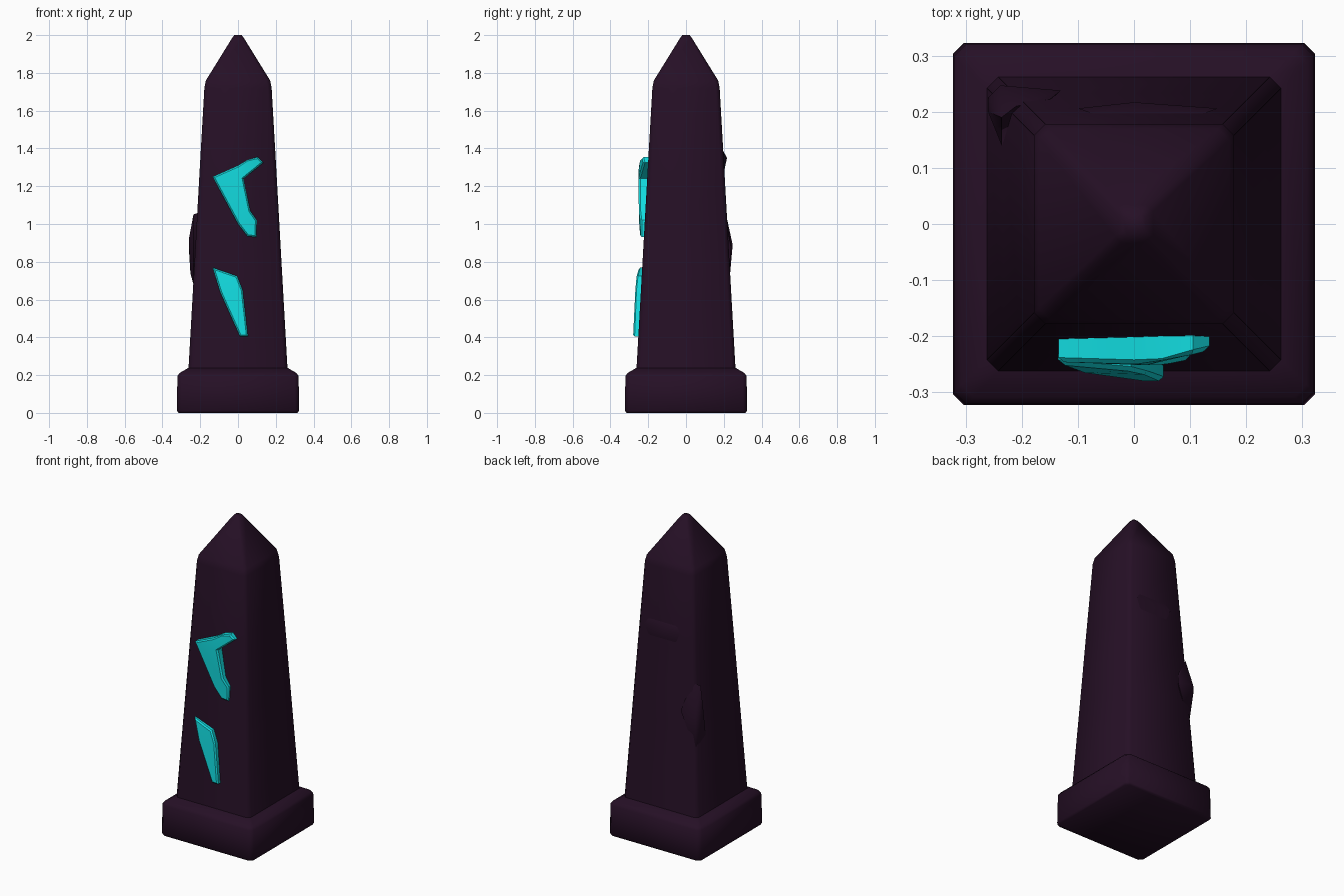
import bpy, bmesh, math

if "Cube" in bpy.data.objects:
    bpy.data.objects.remove(bpy.data.objects["Cube"])

def material(name, rgb):
    m = bpy.data.materials.new(name)
    m.diffuse_color = (*rgb, 1)
    m.use_nodes = True
    m.node_tree.nodes["Principled BSDF"].inputs["Base Color"].default_value = m.diffuse_color
    return m

STONE = material("dark purple stone", (0.019, 0.005, 0.019))
GLOW = material("cyan glow", (0.006, 0.72, 0.75))

def finish(bm, name, mat, angle):
    bmesh.ops.recalc_face_normals(bm, faces=bm.faces[:])
    me = bpy.data.meshes.new(name)
    bm.to_mesh(me)
    bm.free()
    me.materials.append(mat)
    ob = bpy.data.objects.new(name, me)
    bpy.context.collection.objects.link(ob)
    bpy.ops.object.select_all(action='DESELECT')
    ob.select_set(True)
    bpy.context.view_layer.objects.active = ob
    bpy.ops.object.shade_smooth_by_angle(angle=math.radians(angle))
    return ob

def loft(name, levels, angle):
    """Stack of chamfered squares: (z, half width, chamfer)."""
    bm = bmesh.new()
    rings = []
    for z, h, c in levels:
        k = h - c
        pts = [(k, -h), (h, -k), (h, k), (k, h), (-k, h), (-h, k), (-h, -k), (-k, -h)]
        rings.append([bm.verts.new((x, y, z)) for x, y in pts])
    for a, b in zip(rings, rings[1:]):
        for i in range(8):
            j = (i + 1) % 8
            bm.faces.new((a[i], a[j], b[j], b[i]))
    bm.faces.new(rings[0])
    bm.faces.new(rings[-1])
    return finish(bm, name, STONE, angle)

def chunk(name, pts):
    """Raised stone lump from a convex hull."""
    bm = bmesh.new()
    for p in pts:
        bm.verts.new(p)
    bmesh.ops.convex_hull(bm, input=bm.verts[:])
    return finish(bm, name, STONE, 60)

def shaft_half(z):
    return 0.262 + (z - 0.23) * (0.177 - 0.262) / (1.75 - 0.23)

def rune(name, pts):
    """Raised mark on the front face: outline points (x, z, front y)."""
    bm = bmesh.new()
    front = [bm.verts.new((x, y, z)) for x, z, y in pts]
    back = [bm.verts.new((x, -shaft_half(z) + 0.015, z)) for x, z, y in pts]
    n = len(pts)
    face = bm.faces.new(front)
    bm.faces.new(back[::-1])
    for i in range(n):
        j = (i + 1) % n
        bm.faces.new((front[i], back[i], back[j], front[j]))
    bmesh.ops.recalc_face_normals(bm, faces=bm.faces[:])
    bmesh.ops.bevel(bm, geom=list(face.edges), offset=0.008, segments=1,
                    affect='EDGES', clamp_overlap=True)
    bmesh.ops.triangulate(bm, faces=[f for f in bm.faces if len(f.verts) > 4])
    return finish(bm, name, GLOW, 35)

# Plinth
loft("plinth", [(0, 0.315, 0.02), (0.012, 0.323, 0.02), (0.195, 0.321, 0.022),
                (0.212, 0.308, 0.022), (0.24, 0.26, 0.02)], 50)

# Tapering shaft with pointed cap
loft("shaft", [(0.2, 0.264, 0.02), (0.75, shaft_half(0.75), 0.02),
               (1.25, shaft_half(1.25), 0.02), (1.72, 0.178, 0.02),
               (1.76, 0.17, 0.02), (1.98, 0.034, 0.012), (2.0, 0.02, 0.008)], 50)

# Stone lump on the back left corner and ridge on the back
chunk("corner_lump", [(-0.26, 0.2, 0.92), (-0.26, 0.225, 0.87), (-0.238, 0.247, 0.89),
                      (-0.236, 0.19, 1.05), (-0.252, 0.19, 0.74), (-0.21, 0.21, 1.06),
                      (-0.236, 0.14, 0.72), (-0.13, 0.238, 0.88), (-0.15, 0.222, 0.95),
                      (-0.225, 0.225, 0.64), (-0.17, 0.225, 0.78)])
chunk("back_ridge", [(0, 0.217, 1.35), (-0.1, 0.206, 1.35), (0.15, 0.206, 1.35),
                     (-0.07, 0.195, 1.39), (0.12, 0.195, 1.39),
                     (-0.07, 0.202, 1.28), (0.12, 0.202, 1.28)])

# Glowing marks on the front
rune("upper_mark", [(-0.135, 1.25, -0.246), (0.0, 1.31, -0.25), (0.05, 1.34, -0.248),
                    (0.105, 1.355, -0.232), (0.135, 1.325, -0.225), (0.03, 1.24, -0.25),
                    (0.065, 1.07, -0.248), (0.10, 1.02, -0.242), (0.097, 0.93, -0.24),
                    (0.05, 0.935, -0.243), (0.0, 1.0, -0.248)])
rune("lower_mark", [(-0.135, 0.77, -0.25), (-0.005, 0.725, -0.262), (0.025, 0.65, -0.27),
                    (0.053, 0.405, -0.28), (0.01, 0.405, -0.28), (-0.095, 0.64, -0.265)])
